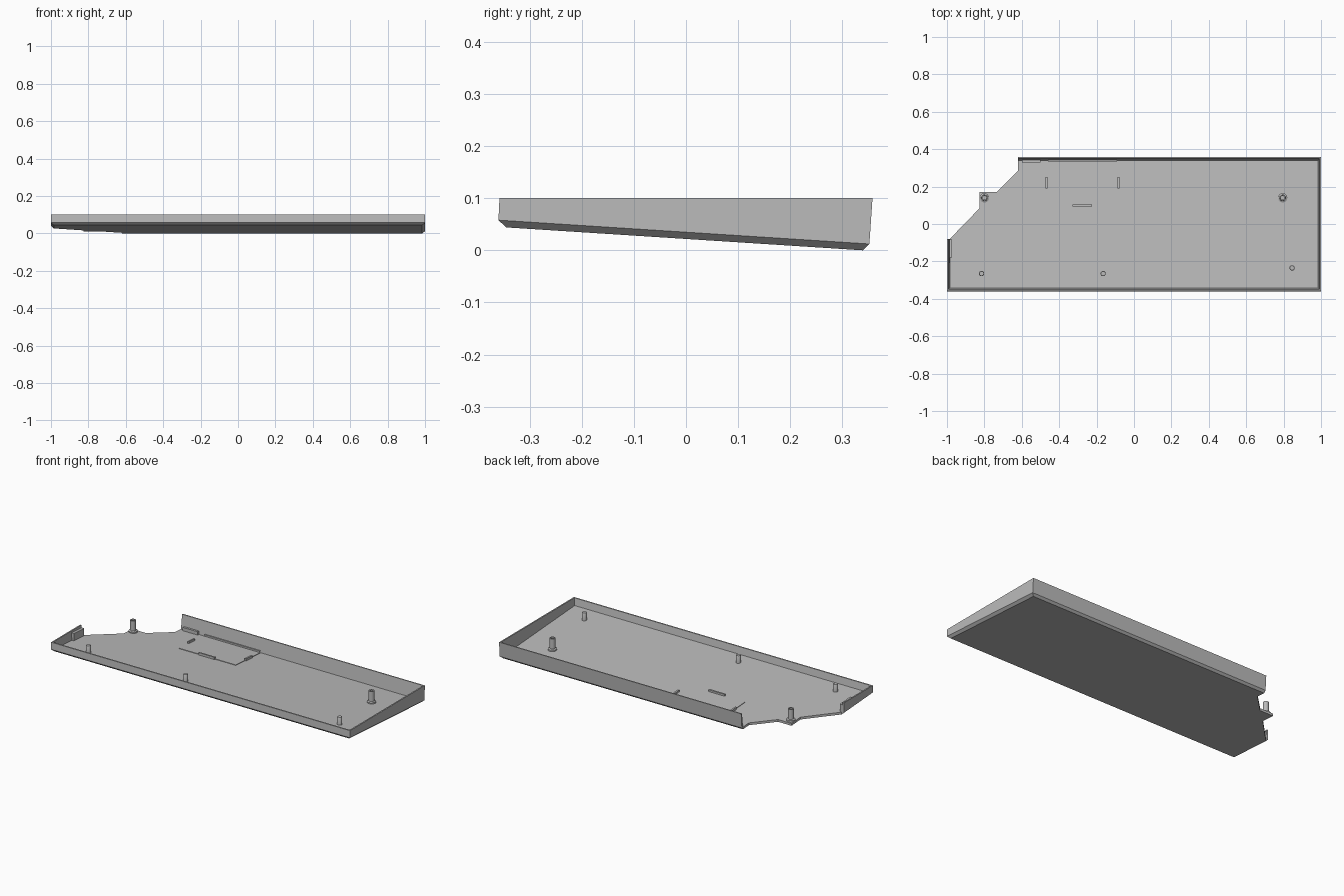
import bpy, bmesh, math
from mathutils import Vector

cube = bpy.data.objects.get("Cube")
if cube:
    bpy.data.objects.remove(cube)

mat = bpy.data.materials.new("light grey plastic")
mat.use_nodes = True
GREY = (0.5, 0.5, 0.5, 1)
mat.diffuse_color = GREY
mat.node_tree.nodes["Principled BSDF"].inputs["Base Color"].default_value = GREY

SLOPE = 0.0642
THICK = 0.014
RIM = 0.1


def under(y):
    """Height of the sloping underside."""
    return 0.0218 - SLOPE * y


def floor(y):
    return under(y) + THICK


def add(name, bm):
    bmesh.ops.recalc_face_normals(bm, faces=bm.faces)
    mesh = bpy.data.meshes.new(name)
    bm.to_mesh(mesh)
    bm.free()
    mesh.materials.append(mat)
    obj = bpy.data.objects.new(name, mesh)
    bpy.context.collection.objects.link(obj)
    return obj


def skin(name, loops, closed=True):
    """Bridge successive vertex loops and cap both ends."""
    bm = bmesh.new()
    rings = [[bm.verts.new(p) for p in loop] for loop in loops]
    n = len(rings[0])
    for a, b in zip(rings, rings[1:]):
        for i in range(n):
            j = (i + 1) % n
            bm.faces.new((a[i], a[j], b[j], b[i]))
    bm.faces.new(rings[0][::-1])
    bm.faces.new(rings[-1])
    return add(name, bm)


def rect(x, y0, y1, height):
    return [(px, py, height(py)) for px, py in ((-x, y0), (x, y0), (x, y1), (-x, y1))]


# Tray: chamfered underside, leaning walls, hollow inside
tray = skin("tray", [
    rect(0.985, -0.345, 0.34, under),
    rect(1.0, -0.36, 0.352, lambda y: under(y) + 0.013),
    rect(1.0, -0.358, 0.358, lambda y: RIM),
    rect(0.992, -0.350, 0.351, lambda y: RIM),
    rect(0.985, -0.343, 0.34, floor),
])

# Cutter for the stepped corner at the back
outline = [(-1.1, -0.08), (-0.985, -0.08), (-0.825, 0.085), (-0.825, 0.17),
           (-0.735, 0.17), (-0.62, 0.285), (-0.62, 0.5), (-1.1, 0.5)]
cutter = skin("corner_cutter", [[(x, y, z) for x, y in outline] for z in (-0.2, 0.3)])
cut = tray.modifiers.new("corner", "BOOLEAN")
cut.operation = "DIFFERENCE"
cut.solver = "EXACT"
cut.object = cutter
cutter.hide_render = True
cutter.hide_set(True)


def block(name, x0, x1, y0, y1, height):
    """Box that follows the floor slope."""
    corners = [(x0, y0), (x1, y0), (x1, y1), (x0, y1)]
    return skin(name, [[(x, y, floor(y) + h) for x, y in corners] for h in (-0.004, height)])


# Hatch panel with its clips
block("hatch_panel", -0.465, -0.085, 0.1, 0.333, 0.003)
block("hatch_clip_right", -0.472, -0.462, 0.19, 0.25, 0.014)
block("hatch_clip_left", -0.088, -0.078, 0.19, 0.25, 0.014)
block("hatch_clip_front", -0.33, -0.225, 0.094, 0.104, 0.014)
block("hatch_rail", -0.46, -0.09, 0.334, 0.342, 0.012)

# Ribs on the ends of the back and right walls
block("back_wall_rib", -0.6, -0.5, 0.328, 0.343, 0.02)
block("right_wall_rib", -0.987, -0.972, -0.18, -0.082, 0.045)


def post(name, x, y, profile, sides=24):
    """Turned post from (radius, height) pairs."""
    loops = []
    for r, z in profile:
        loops.append([(x + r * math.cos(2 * math.pi * i / sides),
                       y + r * math.sin(2 * math.pi * i / sides), z) for i in range(sides)])
    obj = skin(name, loops)
    for p in obj.data.polygons:
        p.use_smooth = len(p.vertices) == 4
    obj.data.set_sharp_from_angle(angle=math.radians(35))
    return obj


# Tall hollow screw posts with a flange
for side, x in (("right", -0.8), ("left", 0.795)):
    base = floor(0.14)
    post("screw_post_" + side, x, 0.14, [
        (0.025, base - 0.006), (0.025, base + 0.008), (0.017, base + 0.012),
        (0.016, 0.098), (0.010, 0.098), (0.010, 0.05)])

# Short locating pegs along the front
for side, x, y in (("right", -0.815, -0.265), ("middle", -0.165, -0.265), ("left", 0.845, -0.235)):
    post("front_peg_" + side, x, y, [(0.014, floor(y) - 0.006), (0.014, 0.094), (0.012, 0.097)])
